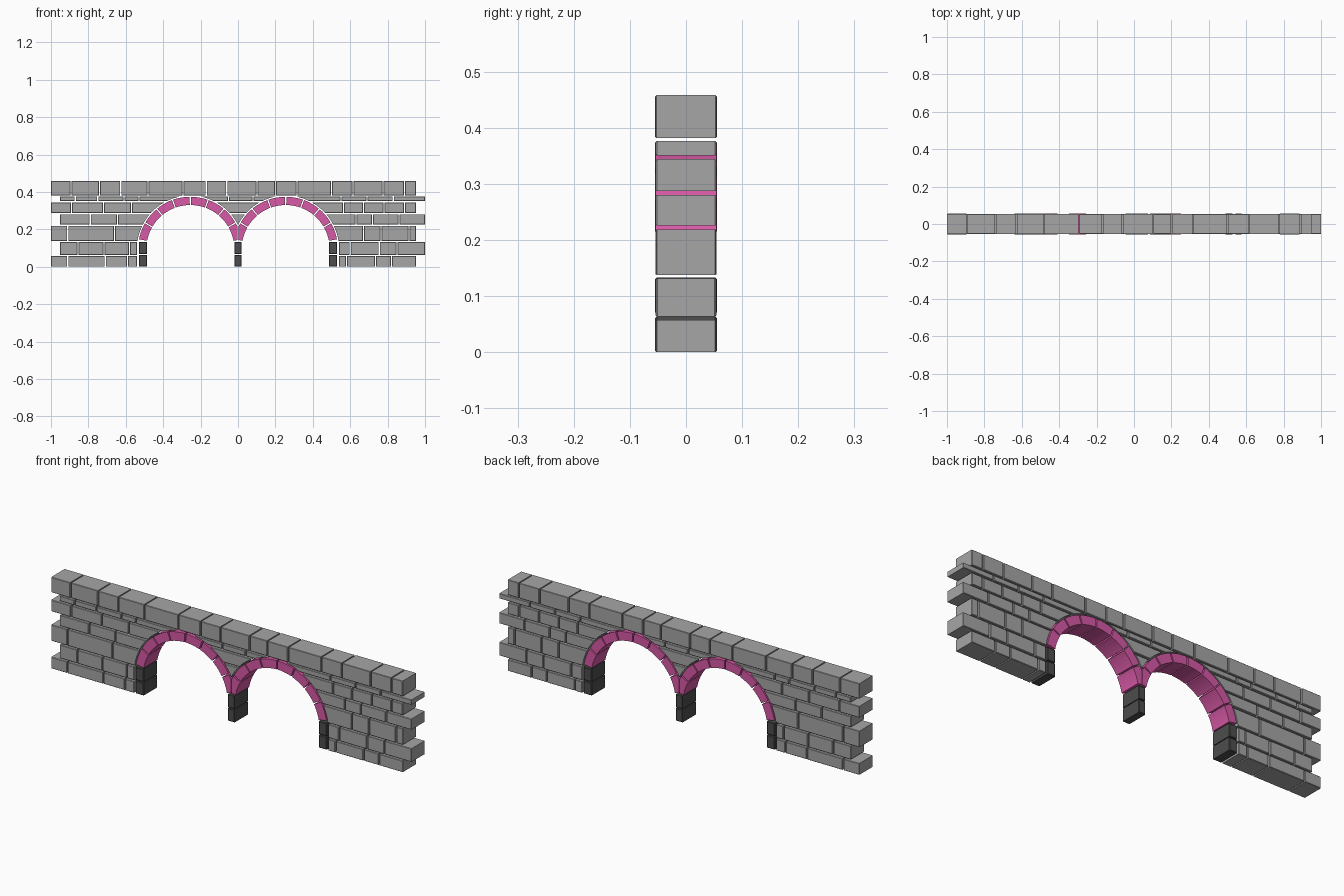
import bpy, bmesh, math, random
from mathutils import Vector

if "Cube" in bpy.data.objects:
    bpy.data.objects.remove(bpy.data.objects["Cube"])

random.seed(4)
CX, CZ = 0.255, 0.095            # arch circle centre (mirrored in x)
R_IN, R_OUT = 0.235, 0.279       # arch ring radii
Y0, Y1 = -0.055, 0.055           # wall depth
GAP = 0.006


def material(name, rgb):
    m = bpy.data.materials.new(name)
    m.diffuse_color = (*rgb, 1)
    m.use_nodes = True
    m.node_tree.nodes["Principled BSDF"].inputs["Base Color"].default_value = m.diffuse_color
    return m


stone = material("wall_stone", (0.38, 0.38, 0.38))
dark = material("pier_stone", (0.075, 0.075, 0.075))
pink = material("arch_pink", (0.68, 0.10, 0.38))


def finish(bm, name, mat):
    bmesh.ops.recalc_face_normals(bm, faces=bm.faces)
    me = bpy.data.meshes.new(name)
    bm.to_mesh(me)
    bm.free()
    ob = bpy.data.objects.new(name, me)
    bpy.context.collection.objects.link(ob)
    me.materials.append(mat)
    return ob


def add_block(bm, x0, x1, z0, z1, y0=Y0, y1=Y1, bevel=0.002):
    """Box with chamfered front and back outlines."""
    geo = bmesh.ops.create_cube(bm, size=1)
    for v in geo['verts']:
        v.co = Vector(((x0 + x1) / 2 + v.co.x * (x1 - x0),
                       (y0 + y1) / 2 + v.co.y * (y1 - y0),
                       (z0 + z1) / 2 + v.co.z * (z1 - z0)))
    edges = [e for e in {e for v in geo['verts'] for e in v.link_edges}
             if abs(e.verts[0].co.y - e.verts[1].co.y) < 1e-5]
    bmesh.ops.bevel(bm, geom=edges, offset=bevel, segments=1,
                    profile=0.5, affect='EDGES')


def course(name, z0, z1, *runs):
    """One row of stones; each run is a list of joint positions."""
    bm = bmesh.new()
    for joints in runs:
        for i, (a, b) in enumerate(zip(joints, joints[1:])):
            a += GAP / 2 if i else 0
            b -= GAP / 2 if i < len(joints) - 2 else 0
            d = random.uniform(0, 0.002)
            add_block(bm, a, b, z0, z1, Y0 + d, Y1 - d)
    return finish(bm, name, stone)


# Courses of stone, ends toothed
course("course_1", 0.0, 0.057,
       [-1, -0.91, -0.71, -0.59, -0.54], [0.54, 0.58, 0.735, 0.82, 0.952])
course("course_2", 0.064, 0.131,
       [-0.952, -0.855, -0.716, -0.58, -0.54], [0.54, 0.60, 0.755, 0.85, 1])
row3 = course("course_3", 0.138, 0.219,
              [-1, -0.91, -0.66, 0, 0.67, 0.765, 0.915, 0.952])
row4 = course("course_4", 0.226, 0.280,
              [-0.952, -0.79, -0.645, -0.25, 0.25, 0.63, 0.72, 0.86, 1])
row5 = course("course_5", 0.287, 0.344,
              [-1, -0.89, -0.72, -0.57, -0.25, 0.25, 0.565, 0.67, 0.78, 0.89, 0.952])
row6 = course("course_6", 0.351, 0.376,
              [-0.952, -0.87, -0.75, -0.61, -0.53, -0.25, -0.05, 0.08, 0.25,
               0.55, 0.69, 0.83, 1])
course("coping_course", 0.382, 0.458,
       [-1, -0.893, -0.74, -0.627, -0.482, -0.294, -0.17, -0.06, 0.102, 0.2,
        0.316, 0.5, 0.615, 0.775, 0.89, 0.952])

# Cut the courses round the arches
cutters = []
for s in (-1, 1):
    bpy.ops.mesh.primitive_cylinder_add(vertices=96, radius=0.2855, depth=0.4,
                                        location=(s * CX, 0, CZ),
                                        rotation=(math.pi / 2, 0, 0))
    c = bpy.context.object
    c.name = "arch_cutter"
    c.hide_render = True
    c.data.materials.append(stone)
    cutters.append(c)
for row in (row3, row4, row5, row6):
    bpy.context.view_layer.objects.active = row
    for c in cutters:
        m = row.modifiers.new("arch_cut", 'BOOLEAN')
        m.operation, m.solver, m.object = 'DIFFERENCE', 'EXACT', c
        bpy.ops.object.modifier_apply(modifier=m.name)
for c in cutters:
    bpy.data.objects.remove(c)


# Arch rings of wedge stones
def arch(name, side):
    bm = bmesh.new()
    n, steps = 8, 5
    for k in range(n):
        a0 = math.radians(10 + 20 * k + 0.7)
        a1 = math.radians(30 + 20 * k - 0.7)
        angs = [a0 + (a1 - a0) * i / steps for i in range(steps + 1)]
        pts = [(R_OUT, a) for a in angs] + [(R_IN, a) for a in reversed(angs)]
        d = random.uniform(0, 0.001)
        front = [bm.verts.new((side * CX + r * math.cos(a), Y0 + d,
                               CZ + r * math.sin(a))) for r, a in pts]
        face = bm.faces.new(front)
        ext = bmesh.ops.extrude_face_region(bm, geom=[face], use_keep_orig=True)
        for v in ext['geom']:
            if isinstance(v, bmesh.types.BMVert):
                v.co.y = Y1 - d
    # trim where the two rings meet
    cut = bmesh.ops.bisect_plane(bm, geom=bm.verts[:] + bm.edges[:] + bm.faces[:],
                                 plane_co=(side * 0.002, 0, 0),
                                 plane_no=(-side, 0, 0), clear_outer=True)
    edges = [e for e in cut['geom_cut'] if isinstance(e, bmesh.types.BMEdge)]
    bmesh.ops.holes_fill(bm, edges=edges, sides=0)
    return finish(bm, name, pink)


arch("left_arch", -1)
arch("right_arch", 1)

# Piers of two dark chamfered blocks
for name, x0, x1 in (("left_pier", -0.53, -0.487), ("centre_pier", -0.018, 0.018),
                     ("right_pier", 0.487, 0.53)):
    bm = bmesh.new()
    for z0, z1 in ((0, 0.064), (0.068, 0.133)):
        add_block(bm, x0, x1, z0, z1, bevel=0.003)
    finish(bm, name, dark)
